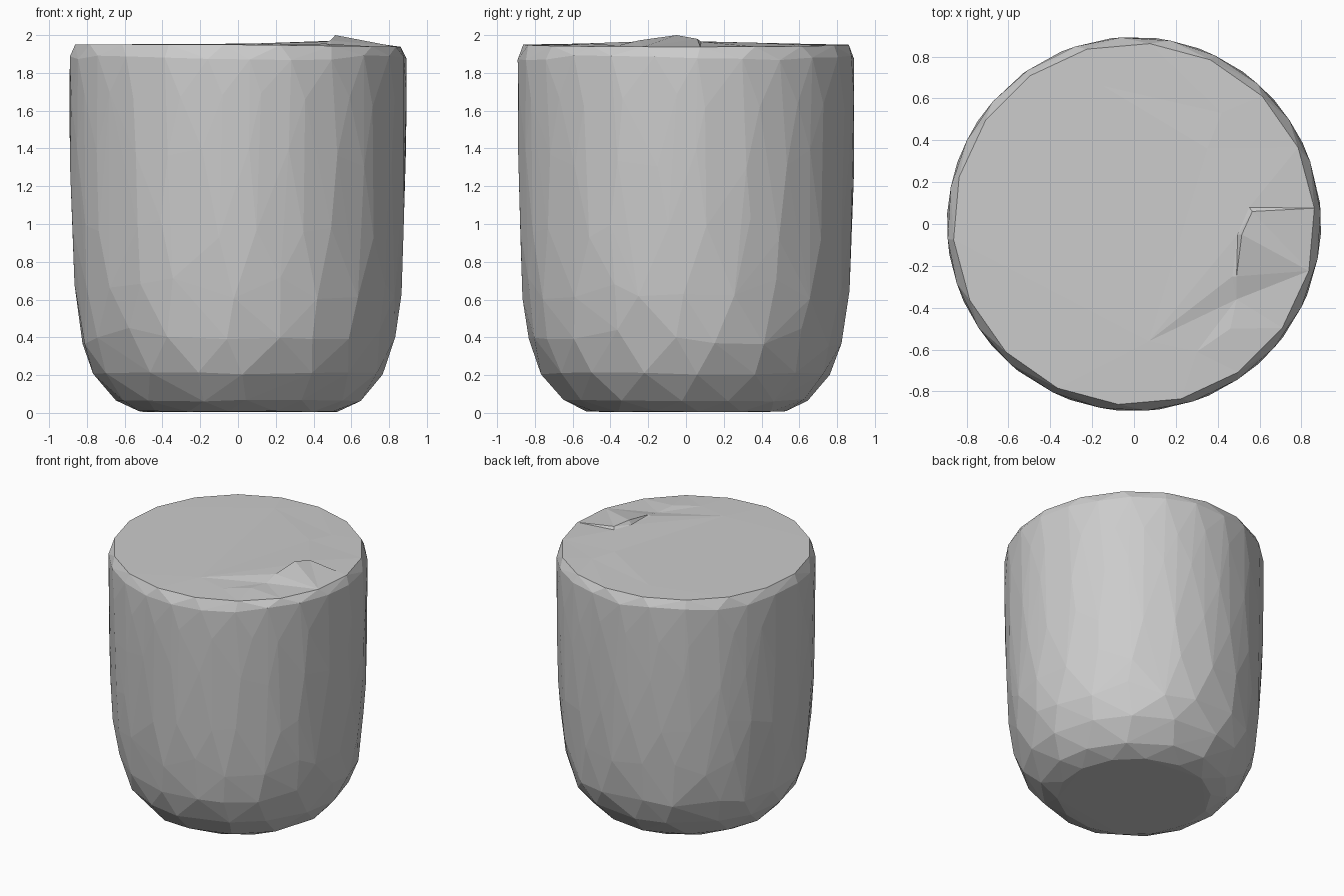
import bpy, bmesh, math, random
from mathutils import Vector
from mathutils.geometry import delaunay_2d_cdt

random.seed(4)
if "Cube" in bpy.data.objects:
    bpy.data.objects.remove(bpy.data.objects["Cube"], do_unlink=True)

stone = bpy.data.materials.new("plain grey")
stone.use_nodes = True
grey = (0.6, 0.6, 0.6, 1)
stone.diffuse_color = grey
stone.node_tree.nodes["Principled BSDF"].inputs["Base Color"].default_value = grey


def ring(bm, radius, z, count, phase, wobble):
    """Add one loose ring of points, nudged along and around the wall."""
    step = 2 * math.pi / count
    verts = []
    for i in range(count):
        a = math.radians(phase) + (i + random.uniform(-wobble, wobble)) * step
        dz = random.uniform(-wobble, wobble) * 0.25 if z > 0.3 else random.uniform(0, wobble) * 0.1
        verts.append(bm.verts.new((radius * math.cos(a), radius * math.sin(a), z + dz)))
    return verts


bm = bmesh.new()

# Rounded wall: radius, height, point count, start angle, wobble
PROFILE = [
    (0.53, 0.005, 14, 8, 0.05), (0.65, 0.06, 14, 20, 0.15),
    (0.768, 0.20, 16, 5, 0.15), (0.834, 0.40, 20, 12, 0.2),
    (0.866, 0.66, 22, 3, 0.25), (0.882, 0.98, 24, 6, 0.25),
    (0.891, 1.35, 24, 4, 0.25), (0.894, 1.65, 24, 9, 0.2),
    (0.893, 1.88, 24, 4, 0.05),
]
for row in PROFILE:
    ring(bm, *row)

# Rim of the lid, slightly lower on the left side
rim = ring(bm, 0.865, 1.945, 18, 5, 0)
for v in rim:
    v.co.z = 1.95 - 0.012 * max(0, v.co.x) / 0.865

# Skin the rings, then open the flat top
bmesh.ops.convex_hull(bm, input=bm.verts[:])
bmesh.ops.delete(bm, geom=[v for v in bm.verts if not v.link_faces], context='VERTS')
rim = [v for v in rim if v.is_valid]
rim_set = set(rim)
bmesh.ops.delete(bm, geom=[f for f in bm.faces if set(f.verts) <= rim_set], context='FACES_ONLY')
bmesh.ops.delete(bm, geom=[e for e in bm.edges if not e.link_faces], context='EDGES')

# Lid with a lifted flake near its edge
LID = [
    (0.515, -0.05, 2.0), (0.565, 0.06, 1.98), (0.49, -0.25, 1.972),   # flake lip
    (0.495, -0.05, 1.97), (0.55, 0.08, 1.965), (0.47, -0.25, 1.966),  # foot of the lip
    (0.07, -0.56, 1.955), (0.30, -0.61, 1.95), (0.46, -0.50, 1.955),  # front dent
    (0.49, -0.36, 1.945),
    (-0.15, 0.66, 1.953), (0.42, 0.53, 1.952), (0.35, 0.36, 1.96),    # back swells
]
lid = rim + [bm.verts.new(p) for p in LID]
flat = [Vector(v.co.xy) for v in lid]
_, _, tris, source, _, _ = delaunay_2d_cdt(flat, [], [], 0, 1e-6)
for t in tris:
    bm.faces.new([lid[source[i][0]] for i in t])

bmesh.ops.recalc_face_normals(bm, faces=bm.faces[:])

mesh = bpy.data.meshes.new("rounded_block")
bm.to_mesh(mesh)
bm.free()
mesh.materials.append(stone)
block = bpy.data.objects.new("rounded_block", mesh)
bpy.context.collection.objects.link(block)
